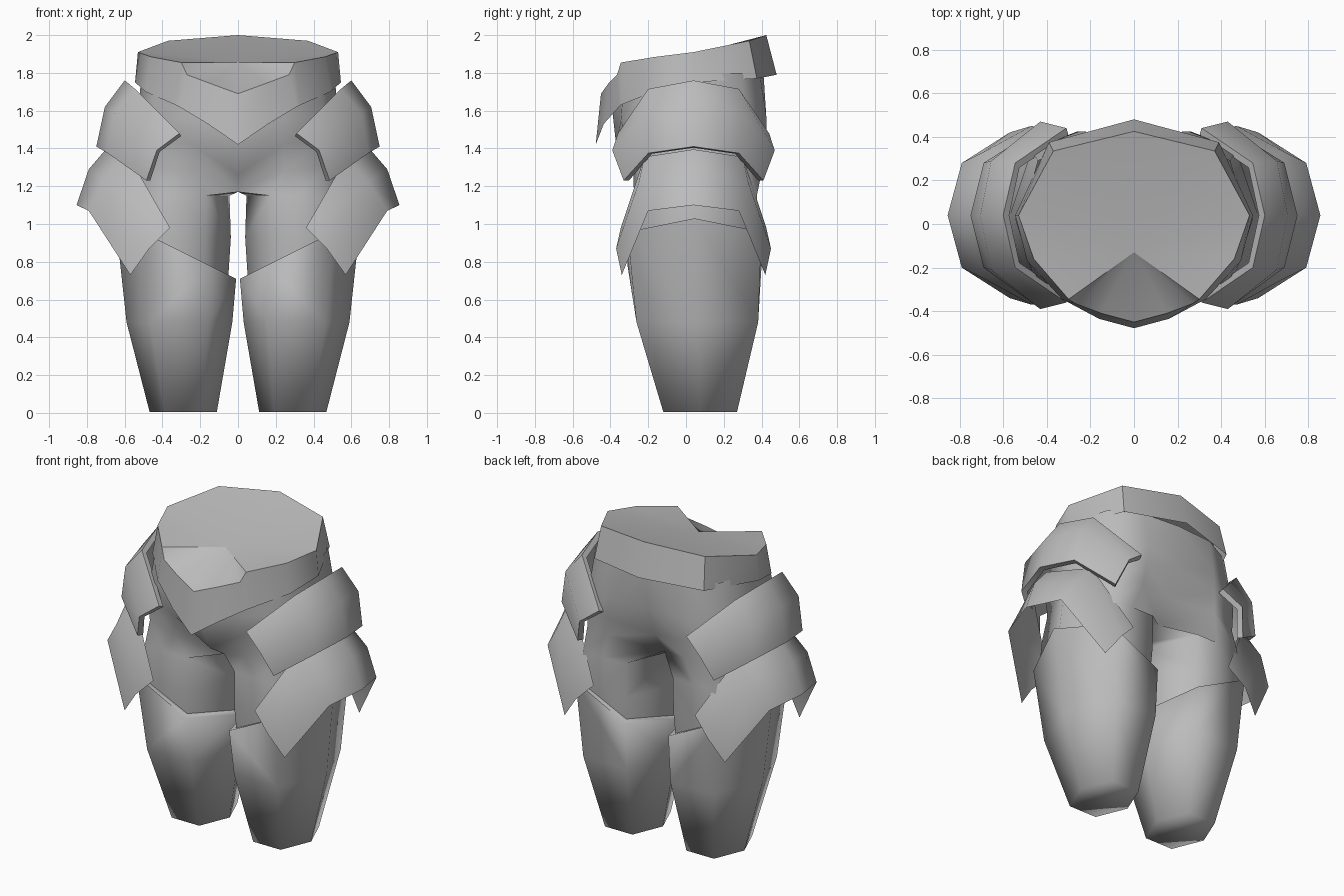
import bpy, bmesh, math

if "Cube" in bpy.data.objects:
    bpy.data.objects.remove(bpy.data.objects["Cube"])

grey = bpy.data.materials.new("plain_grey")
grey.diffuse_color = (0.5, 0.5, 0.5, 1)
grey.use_nodes = True
grey.node_tree.nodes["Principled BSDF"].inputs["Base Color"].default_value = grey.diffuse_color


def make(name, verts, faces, angle=40, mirror=True, thickness=0):
    """Create a part, optionally thickened inwards and mirrored across x."""
    me = bpy.data.meshes.new(name)
    me.from_pydata(verts, [], faces)
    bm = bmesh.new()
    bm.from_mesh(me)
    if mirror:  # faces lying on the centre plane are interior
        inner = [f for f in bm.faces if all(abs(v.co.x) < 1e-4 for v in f.verts)]
        bmesh.ops.delete(bm, geom=inner, context='FACES')
    bmesh.ops.recalc_face_normals(bm, faces=bm.faces)
    # open sheets: make sure the normals look outwards
    if sum(f.normal.x * f.calc_area() for f in bm.faces) < 0 and "plate" in name:
        bmesh.ops.reverse_faces(bm, faces=bm.faces)
    bm.to_mesh(me)
    bm.free()
    me.materials.append(grey)
    ob = bpy.data.objects.new(name, me)
    bpy.context.collection.objects.link(ob)
    bpy.context.view_layer.objects.active = ob
    ob.select_set(True)
    if thickness:
        m = ob.modifiers.new("thickness", 'SOLIDIFY')
        m.thickness, m.offset = thickness, -1
        bpy.ops.object.modifier_apply(modifier=m.name)
    bpy.ops.object.shade_smooth_by_angle(angle=math.radians(angle))
    if mirror:
        m = ob.modifiers.new("mirror", 'MIRROR')
        m.merge_threshold = 0.001
    ob.select_set(False)
    return ob


def loft(rings, closed=True):
    """Quads between successive rings of equal length."""
    n = len(rings[0])
    verts = [p for r in rings for p in r]
    faces = []
    for i in range(len(rings) - 1):
        for j in range(n if closed else n - 1):
            k = (j + 1) % n
            faces.append((i * n + j, i * n + k, (i + 1) * n + k, (i + 1) * n + j))
    return verts, faces


def hexagon(cx, cy, rx, ry, z, slope=0.0, middles=False):
    """Hexagon pointing along x, from the inner corner round by the front."""
    flat = (-.55, 0, .55) if middles else (-.55, .55)
    pts = [(-1, 0)] + [(k, -1) for k in flat] + [(1, 0)] + [(k, 1) for k in flat[::-1]]
    return [(cx + a * rx, cy + b * ry, z + slope * a * rx) for a, b in pts]


# Hips and thighs: each leg runs up into half of the pelvis
hips = [
    hexagon(0.33, 0.045, 0.275, 0.30, 0.66, 0, True),
    hexagon(0.33, 0.045, 0.292, 0.325, 0.93, 0, True),
    hexagon(0.32, 0.05, 0.275, 0.325, 1.15, 0, True),
    [(0, .04, 1.17), (0, -.14, 1.17), (.24, -.28, 1.28), (.46, -.24, 1.30),
     (.57, .04, 1.30), (.47, .33, 1.30), (.27, .41, 1.32), (0, .22, 1.22)],
    [(0, .04, 1.25), (0, -.28, 1.26), (.24, -.31, 1.42), (.46, -.25, 1.44),
     (.55, .04, 1.44), (.47, .34, 1.44), (.26, .425, 1.44), (0, .31, 1.36)],
    [(0, .04, 1.40), (0, -.37, 1.42), (.24, -.345, 1.55), (.45, -.25, 1.58),
     (.53, .04, 1.58), (.46, .32, 1.58), (.25, .425, 1.57), (0, .38, 1.55)],
    [(0, .04, 1.77), (0, -.39, 1.60), (.25, -.33, 1.74), (.44, -.2, 1.77),
     (.51, .04, 1.80), (.44, .29, 1.80), (.25, .39, 1.80), (0, .41, 1.80)],
]
make("hips_and_thighs", *loft(hips), angle=75)

# Leg guards: tapered six-sided tubes with a sloping top lip and closed foot end
guard = [
    hexagon(0.33, 0.045, 0.28, 0.31, 0.865, 0.5),
    hexagon(0.33, 0.045, 0.32, 0.355, 0.87, 0.5),
    hexagon(0.31, 0.06, 0.28, 0.322, 0.48),
    hexagon(0.29, 0.075, 0.178, 0.195, 0.005),
]
v, f = loft(guard)
f.append(tuple(range(18, 24)))
make("leg_guard", v, f, angle=84)

# Belt: wall with a pointed front flap, closed by a sunken fan
half_top = [(0, -.45, 1.69), (.15, -.41, 1.745), (.27, -.365, 1.79), (.30, -.345, 1.855),
            (.46, -.16, 1.885), (.53, .04, 1.91), (.37, .335, 1.97), (0, .425, 2.0)]
half_low = [(0, -.478, 1.42), (.16, -.435, 1.53), (.31, -.355, 1.62), (.33, -.345, 1.63),
            (.49, -.17, 1.70), (.545, .04, 1.75), (.39, .375, 1.77), (0, .48, 1.79)]


def full(half):
    return half + [(-x, y, z) for x, y, z in half[-2:0:-1]]


v, f = loft([full(half_low), full(half_top)])
n = len(v) // 2
v.append((0, -.13, 1.855))
f += [(n + i, n + (i + 1) % n, 2 * n) for i in range(n)]
make("belt", v, f, angle=48, mirror=False)


def hip_plate(name, rows, thickness=0):
    """Rows run from front corner to side; the back half repeats about y = 0.04."""
    rows = [r + [(x, 0.08 - y, z) for x, y, z in r[-2::-1]] for r in rows]
    make(name, *loft(rows, closed=False), angle=65, thickness=thickness)


# Two overlapping plates on each hip
hip_plate("upper_hip_plate", [
    [(.31, -.36, 1.48), (.545, -.20, 1.715), (.60, .04, 1.76)],
    [(.43, -.39, 1.39), (.655, -.21, 1.585), (.705, .04, 1.62)],
    [(.485, -.33, 1.23), (.69, -.20, 1.375), (.75, .04, 1.41)],
], thickness=0.035)
hip_plate("lower_hip_plate", [
    [(.36, -.345, .98), (.575, -.22, 1.355), (.70, .04, 1.395)],
    [(.47, -.37, .87), (.69, -.25, 1.22), (.79, .04, 1.29)],
    [(.57, -.34, .73), (.79, -.20, 1.07), (.855, .04, 1.10)],
])
